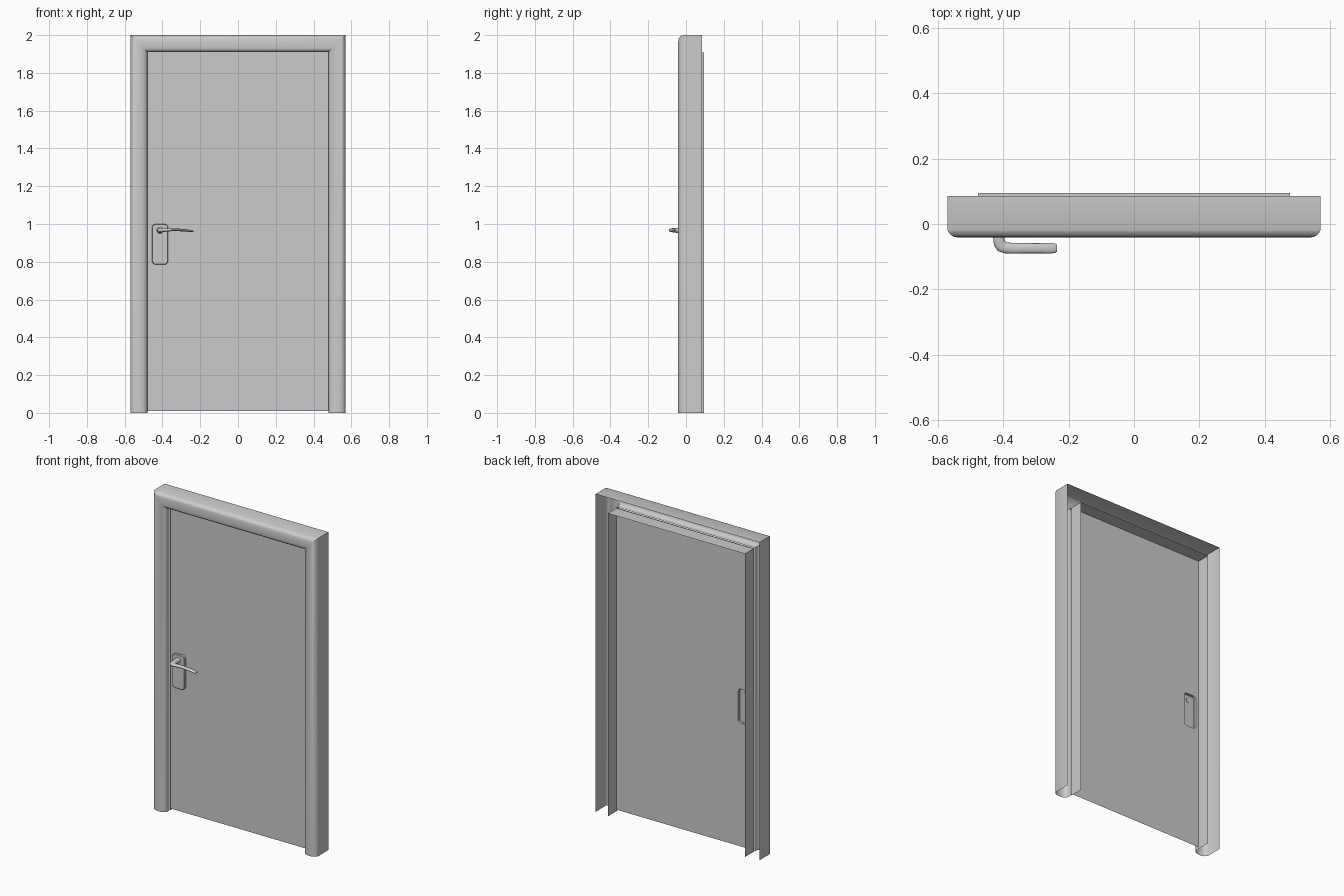
import bpy, bmesh, math
from mathutils import Vector

if "Cube" in bpy.data.objects:
    bpy.data.objects.remove(bpy.data.objects["Cube"])


def finish(name, bm, angle=35, front=None):
    if front is None:
        bmesh.ops.recalc_face_normals(bm, faces=bm.faces)
    else:
        for f in bm.faces:
            f.normal_update()
            if f.normal.y > 0:
                f.normal_flip()
    me = bpy.data.meshes.new(name)
    bm.to_mesh(me)
    bm.free()
    ob = bpy.data.objects.new(name, me)
    bpy.context.collection.objects.link(ob)
    bpy.ops.object.select_all(action='DESELECT')
    ob.select_set(True)
    bpy.context.view_layer.objects.active = ob
    bpy.ops.object.shade_smooth_by_angle(angle=math.radians(angle))
    return ob


def loft(bm, rings, closed):
    rows = [[bm.verts.new(p) for p in r] for r in rings]
    for a, b in zip(rows, rows[1:]):
        n = len(a)
        for i in range(n if closed else n - 1):
            j = (i + 1) % n
            bm.faces.new((a[i], a[j], b[j], b[i]))
    return rows


def portal(name, profile):
    """Sweep an (outward x, y) profile around the mitred door opening."""
    bm = bmesh.new()
    loft(bm, [[(s * x, y, 0 if low else 1.43 + x) for x, y in profile]
              for s, low in ((-1, 1), (-1, 0), (1, 0), (1, 1))], False)
    return finish(name, bm)


def round_rect(x0, x1, z0, z1, r, y, seg=6):
    pts = []
    for cx, cz, a0 in ((x1 - r, z1 - r, 0), (x0 + r, z1 - r, 90),
                       (x0 + r, z0 + r, 180), (x1 - r, z0 + r, 270)):
        for i in range(seg + 1):
            a = math.radians(a0 + 90 * i / seg)
            pts.append((cx + r * math.cos(a), y, cz + r * math.sin(a)))
    return pts


# Hollow casing with rounded front edges, open at the back
portal("door_casing", [(.57, .085), (.57, -.018), (.566, -.026), (.559, -.034),
                       (.55, -.039), (.535, -.042), (.515, -.042), (.50, -.039),
                       (.489, -.033), (.482, -.024), (.48, -.015), (.48, .004)])

# Inner jamb lining behind the door sheet
portal("jamb_lining", [(.477, .005), (.477, .095)])

# Door sheet with an opening behind the lock plate
DOOR_Y = .01
plate = (-.455, -.37, .785, 1.0)
bm = bmesh.new()
outer = [(-.478, DOOR_Y, .01), (.478, DOOR_Y, .01), (.478, DOOR_Y, 1.91), (-.478, DOOR_Y, 1.91)]
edges = []
for loop in (outer, round_rect(*plate, .02, DOOR_Y)):
    vs = [bm.verts.new(p) for p in loop]
    edges += [bm.edges.new((vs[i - 1], vs[i])) for i in range(len(vs))]
bmesh.ops.triangle_fill(bm, edges=edges, use_beauty=True, normal=(0, -1, 0))
finish("door_sheet", bm, front=True)

# Raised lock plate, hollow at the back
bm = bmesh.new()
x0, x1, z0, z1 = plate
rows = loft(bm, [round_rect(*plate, .02, DOOR_Y), round_rect(*plate, .02, -.002),
                 round_rect(x0 + .003, x1 - .003, z0 + .003, z1 - .003, .017, -.005)], True)
bm.faces.new(rows[-1])
finish("lock_plate", bm)

# Lever handle: elliptical section along a bent path (x, y, z, half width, half height)
path = [(-.413, -.003, .966, .018, .016), (-.413, -.045, .966, .017, .014),
        (-.411, -.058, .967, .018, .012), (-.404, -.068, .967, .019, .011),
        (-.392, -.073, .967, .017, .009), (-.37, -.074, .969, .016, .008),
        (-.33, -.074, .970, .0155, .007), (-.29, -.074, .967, .0155, .0065),
        (-.25, -.074, .963, .0155, .006), (-.24, -.074, .962, .014, .005),
        (-.235, -.074, .962, .010, .003)]
bm = bmesh.new()
rings = []
for i, (x, y, z, w, h) in enumerate(path):
    a, b = path[max(i - 1, 0)], path[min(i + 1, len(path) - 1)]
    side = Vector((b[1] - a[1], a[0] - b[0], 0)).normalized()
    rings.append([Vector((x, y, z)) + side * w * math.cos(t) + Vector((0, 0, h * math.sin(t)))
                  for t in (2 * math.pi * k / 16 for k in range(16))])
rows = loft(bm, rings, True)
bm.faces.new(rows[-1])
bm.faces.new(rows[0])
finish("lever_handle", bm, 50)
